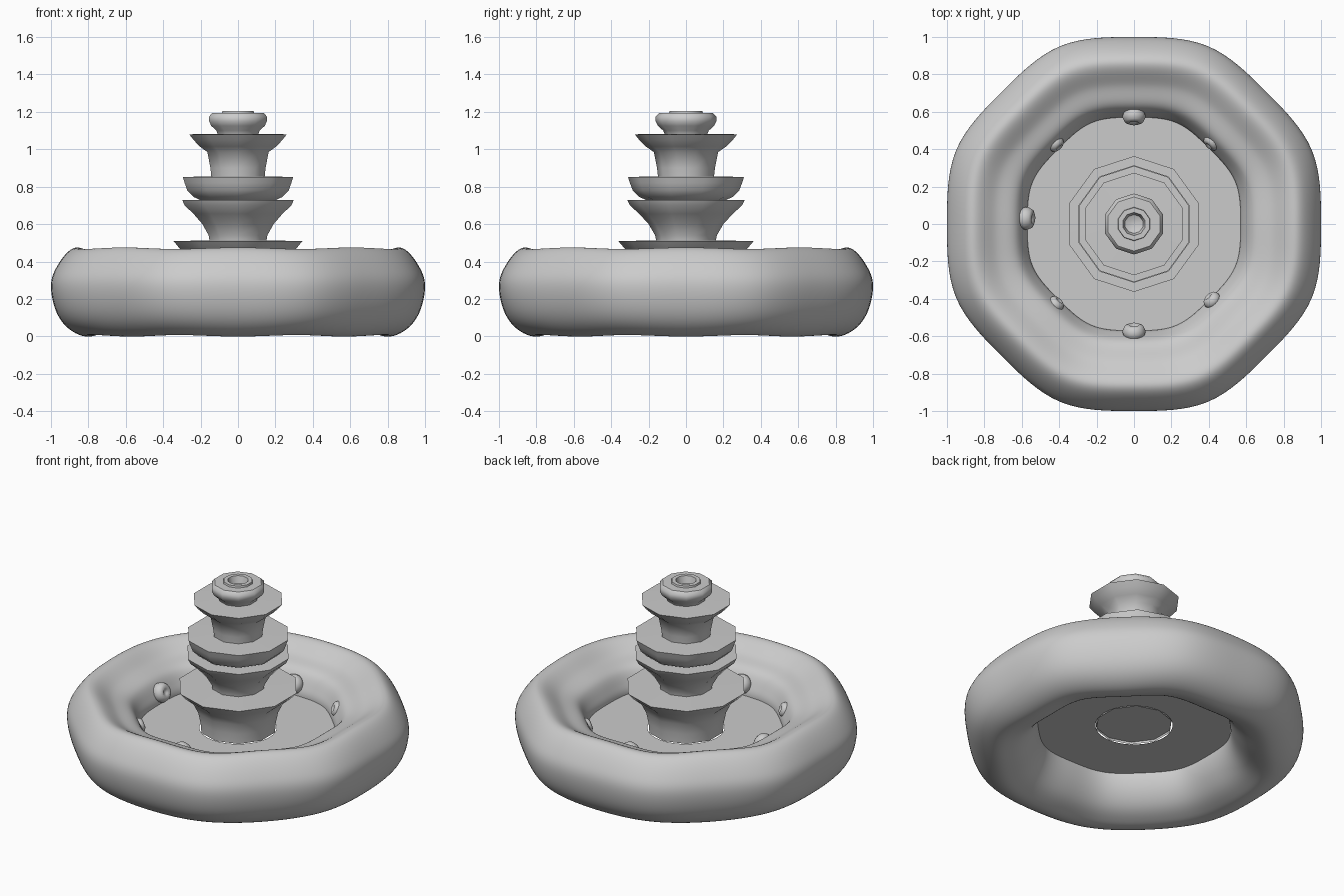
import bpy, bmesh, math
from mathutils import Vector

if "Cube" in bpy.data.objects:
    bpy.data.objects.remove(bpy.data.objects["Cube"])

stone = bpy.data.materials.new("grey_stone")
stone.diffuse_color = (0.6, 0.6, 0.6, 1)
stone.use_nodes = True
stone.node_tree.nodes["Principled BSDF"].inputs["Base Color"].default_value = stone.diffuse_color


def finish(name, bm, angle=45):
    bmesh.ops.remove_doubles(bm, verts=bm.verts, dist=1e-5)
    bmesh.ops.recalc_face_normals(bm, faces=bm.faces)
    me = bpy.data.meshes.new(name)
    bm.to_mesh(me)
    bm.free()
    ob = bpy.data.objects.new(name, me)
    bpy.context.collection.objects.link(ob)
    me.materials.append(stone)
    bpy.ops.object.select_all(action='DESELECT')
    ob.select_set(True)
    bpy.context.view_layer.objects.active = ob
    bpy.ops.object.shade_smooth_by_angle(angle=math.radians(angle))
    return ob


def bridge(bm, a, b):
    n = len(a)
    for i in range(n):
        j = (i + 1) % n
        quad = (a[i], a[j], b[j], b[i])
        if len({v.co.to_tuple(5) for v in quad}) > 2:
            bm.faces.new(quad)


def lathe(name, profile, sides, start=math.pi / 2, angle=45):
    bm = bmesh.new()
    rings = []
    for r, z in profile:
        rings.append([bm.verts.new((r * math.cos(start + math.tau * i / sides),
                                    r * math.sin(start + math.tau * i / sides), z))
                      for i in range(sides)])
    for a, b in zip(rings, rings[1:]):
        bridge(bm, a, b)
    return finish(name, bm, angle)


# Octagonal basin rim: swept cross-section, rounded by subdivision
section = [(1.0, .27), (.975, .36), (.925, .435), (.865, .475), (.80, .452),
           (.74, .415), (.68, .395), (.625, .365), (.588, .30), (.57, .235),
           (.595, .14), (.66, .055), (.74, .012), (.82, .0), (.91, .045), (.975, .14)]
target = [Vector(p) for p in section]
cage = [p.copy() for p in target]
n = len(cage)
for _ in range(4):  # push the cage out so the smooth surface meets the section
    smooth = [cage[i] * (2 / 3) + (cage[i - 1] + cage[(i + 1) % n]) / 6 for i in range(n)]
    cage = [c + (t - s) for c, t, s in zip(cage, target, smooth)]
bm = bmesh.new()
loops = []
for k in range(16):
    a = math.tau * k / 16
    corner = k % 2
    grow = 1 / math.cos(math.pi / 8) if corner else 1
    zs = .93 if corner else 1.035
    loops.append([bm.verts.new((p.x * grow * math.cos(a), p.x * grow * math.sin(a),
                                .237 + (p.y - .237) * zs)) for p in cage])
for k in range(16):
    bridge(bm, loops[k], loops[(k + 1) % 16])
basin = finish("basin_rim", bm, 180)
sub = basin.modifiers.new("round", 'SUBSURF')
sub.levels = sub.render_levels = 3

# Thin floor inside the basin
lathe("basin_floor", [(.23, .235), (.60, .235)], 40)

# Tiered centre column, ten-sided
lathe("tiered_column", [
    (0, .25), (.23, .25), (.23, .235), (.235, .30), (.25, .37), (.28, .43), (.33, .472),
    (.363, .51), (.16, .512),                                     # lowest tier
    (.165, .54), (.20, .60), (.25, .655), (.30, .70), (.314, .73), (.215, .73),   # flared bowl
    (.25, .745), (.285, .78), (.30, .82), (.31, .852), (.15, .855),     # rounded bowl
    (.155, .90), (.172, .985), (.215, 1.015), (.25, 1.05), (.274, 1.08), (.115, 1.083),  # upper bowl
    (.122, 1.10), (.15, 1.125), (.163, 1.15), (.163, 1.175), (.145, 1.193),
    (.09, 1.193), (.088, 1.205), (.062, 1.205), (.05, 1.16), (.025, 1.15), (0, 1.15)], 10)

# Dimpled spouts around the inner wall, facing the centre
bead = [(0, -.045), (.035, -.038), (.058, -.015), (.062, .01), (.05, .035),
        (.03, .045), (.015, .035), (0, .028)]
spots = [(0, .58, 1), (-.58, .03, 1), (0, -.58, 1),
         (.42, .44, .8), (-.42, .43, .75), (-.42, -.43, .75), (.42, -.41, .8)]
for i, (x, y, s) in enumerate(spots):
    ob = lathe("spout_%d" % (i + 1), bead, 16, angle=80)
    ob.location = (x, y, .30)
    ob.scale = (s, s, s)
    ob.rotation_euler = Vector((-x, -y, .2)).to_track_quat('Z', 'Y').to_euler()
